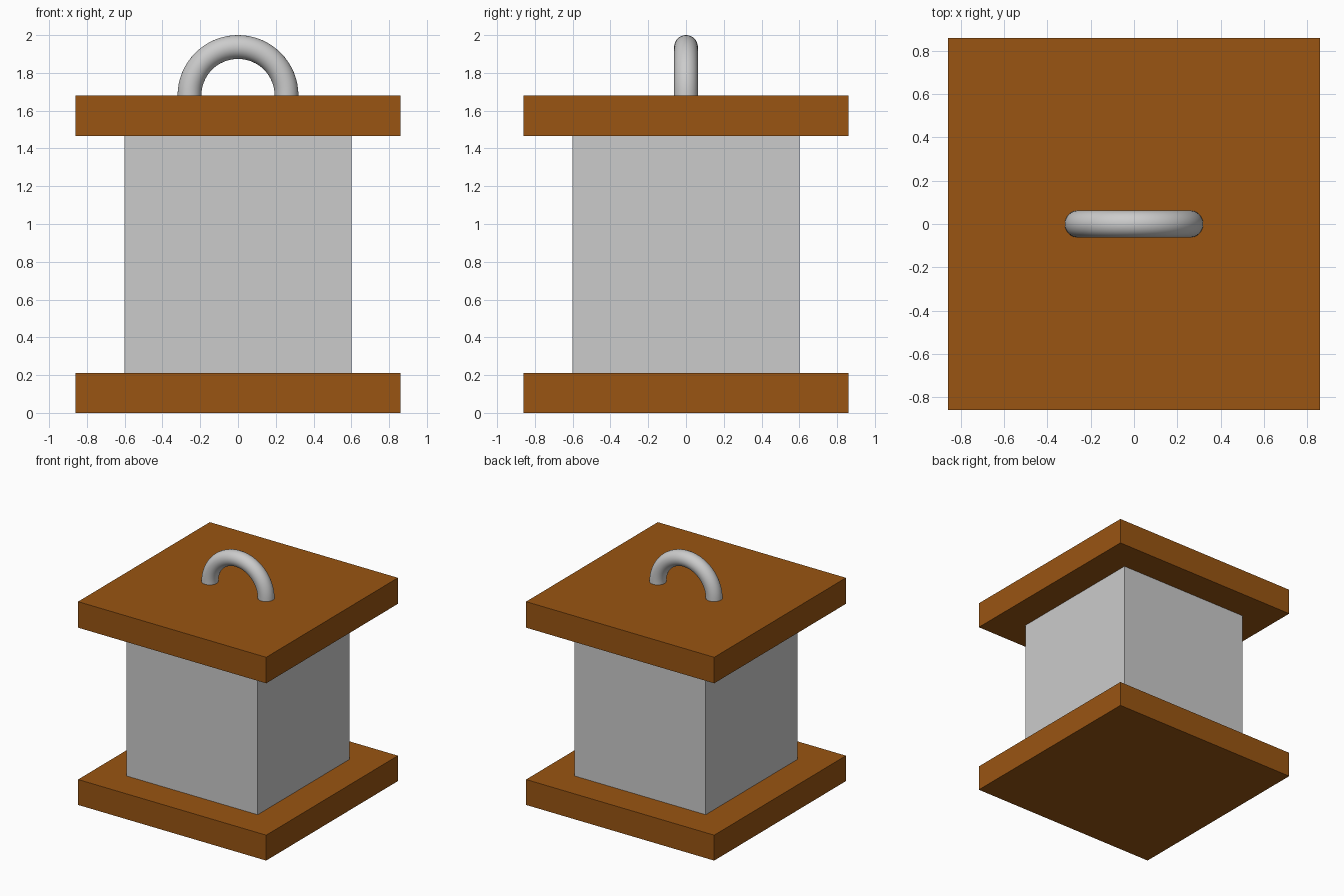
import bpy
import bmesh
import math
from mathutils import Matrix

if "Cube" in bpy.data.objects:
    bpy.data.objects.remove(bpy.data.objects["Cube"])

wood = bpy.data.materials.new("brown_wood")
wood.diffuse_color = (0.32, 0.09, 0.006, 1.0)
wood.use_nodes = True
wood.node_tree.nodes["Principled BSDF"].inputs["Base Color"].default_value = wood.diffuse_color


def box(name, half, z0, z1, material=None):
    """Square block centred on the z axis, between two heights."""
    bm = bmesh.new()
    bmesh.ops.create_cube(bm, size=1.0)
    bmesh.ops.scale(bm, vec=(2 * half, 2 * half, z1 - z0), verts=bm.verts)
    bmesh.ops.translate(bm, vec=(0, 0, (z0 + z1) / 2), verts=bm.verts)
    mesh = bpy.data.meshes.new(name)
    bm.to_mesh(mesh)
    bm.free()
    if material:
        mesh.materials.append(material)
    obj = bpy.data.objects.new(name, mesh)
    bpy.context.collection.objects.link(obj)
    return obj


# Base slab, square body and lid slab
box("base", 0.86, 0.0, 0.21, wood)
box("body", 0.60, 0.21, 1.465)
box("lid", 0.86, 1.465, 1.68, wood)

# Half-ring handle: a circle spun half a turn about the y axis
RING, TUBE, LID_TOP = 0.257, 0.063, 1.68
bm = bmesh.new()
circle = bmesh.ops.create_circle(
    bm, cap_ends=True, radius=TUBE, segments=32,
    matrix=Matrix.Translation((RING, 0, LID_TOP)))
start = bm.faces[:]
bmesh.ops.spin(bm, geom=bm.faces[:] + bm.edges[:] + bm.verts[:],
               cent=(0, 0, LID_TOP), axis=(0, -1, 0),
               angle=math.pi, steps=32, use_duplicate=False)
# Recap the starting end if the spin consumed it
open_edges = [e for e in bm.edges if e.is_boundary]
if open_edges:
    bmesh.ops.holes_fill(bm, edges=open_edges, sides=0)
bmesh.ops.recalc_face_normals(bm, faces=bm.faces)
mesh = bpy.data.meshes.new("handle")
bm.to_mesh(mesh)
bm.free()
handle = bpy.data.objects.new("handle", mesh)
bpy.context.collection.objects.link(handle)
bpy.context.view_layer.objects.active = handle
handle.select_set(True)
bpy.ops.object.shade_smooth_by_angle(angle=math.radians(40))
